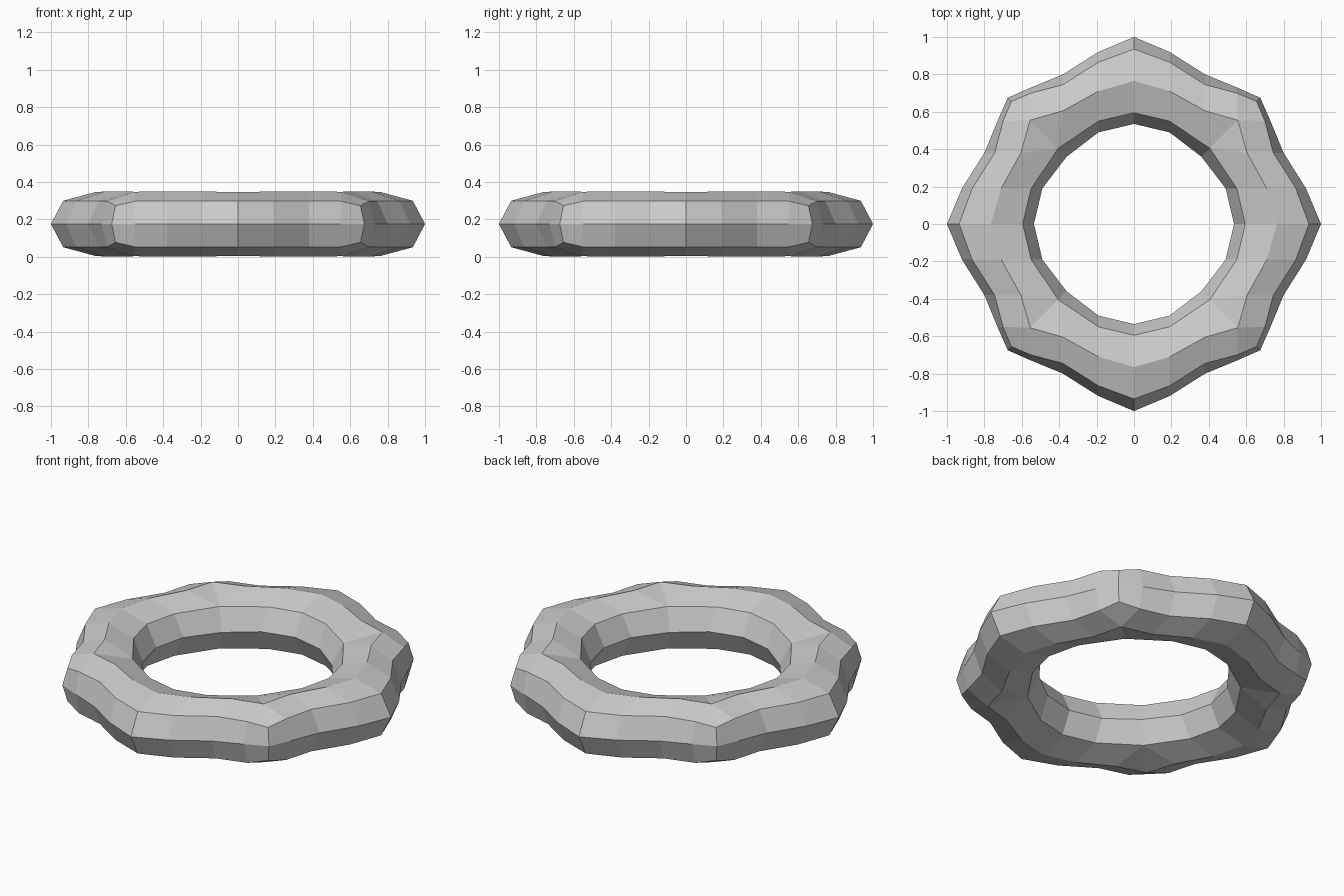
import bpy, bmesh

cube = bpy.data.objects.get("Cube")
if cube:
    bpy.data.objects.remove(cube)

# One plain grey material
grey = bpy.data.materials.new("warm_grey")
grey.use_nodes = True
colour = (0.6, 0.6, 0.6, 1)
grey.diffuse_color = colour
grey.node_tree.nodes["Principled BSDF"].inputs["Base Color"].default_value = colour

# Edge lines of one mitred half side, from the inner rim over the top to the outer rim:
# distances from the centre at each station (the last one lies on the mitre), and heights
MID = 0.175
STATIONS = (0, 0.19, 0.38, 0.55, 0.675)
LINES = (
    ((0.535, 0.49, 0.36), (0, 0, 0)),
    ((0.595, 0.55, 0.405), (0.124, 0.124, 0.124)),
    ((0.765, 0.71, 0.605, 0.555), (0.17, 0.174, 0.175, 0.172)),
    ((0.935, 0.865, 0.745, 0.70, 0.655), (0.124, 0.124, 0.124, 0.122, 0.098)),
    ((1.0, 0.92, 0.80, 0.73, 0.675), (0, 0, 0, 0, 0)),
)


def point(line, station):
    """Place a point; lines that have reached the mitre stay there."""
    dist, height = line
    i = min(station, len(dist) - 1)
    x = dist[i] if i == len(dist) - 1 else STATIONS[i]
    return x, dist[i], height[i]


def add_face(bm, corners):
    unique = list(dict.fromkeys(corners))
    if len(unique) > 2:
        bm.faces.new([bm.verts.new(c) for c in unique])


# Wavy ring: the half side repeated by mirroring, swapping axes and flipping below
bm = bmesh.new()
for a, b in zip(LINES, LINES[1:]):
    for s in range(len(STATIONS) - 1):
        quad = (point(a, s), point(a, s + 1), point(b, s + 1), point(b, s))
        for swap in (False, True):
            for sx in (-1, 1):
                for sy in (-1, 1):
                    for sz in (-1, 1):
                        add_face(bm, [((y if swap else x) * sx,
                                       (x if swap else y) * sy,
                                       MID + z * sz) for x, y, z in quad])
bmesh.ops.remove_doubles(bm, verts=bm.verts[:], dist=0.0005)
bmesh.ops.recalc_face_normals(bm, faces=bm.faces[:])

mesh = bpy.data.meshes.new("wavy_ring")
bm.to_mesh(mesh)
bm.free()
mesh.materials.append(grey)
ring = bpy.data.objects.new("wavy_ring", mesh)
bpy.context.collection.objects.link(ring)
